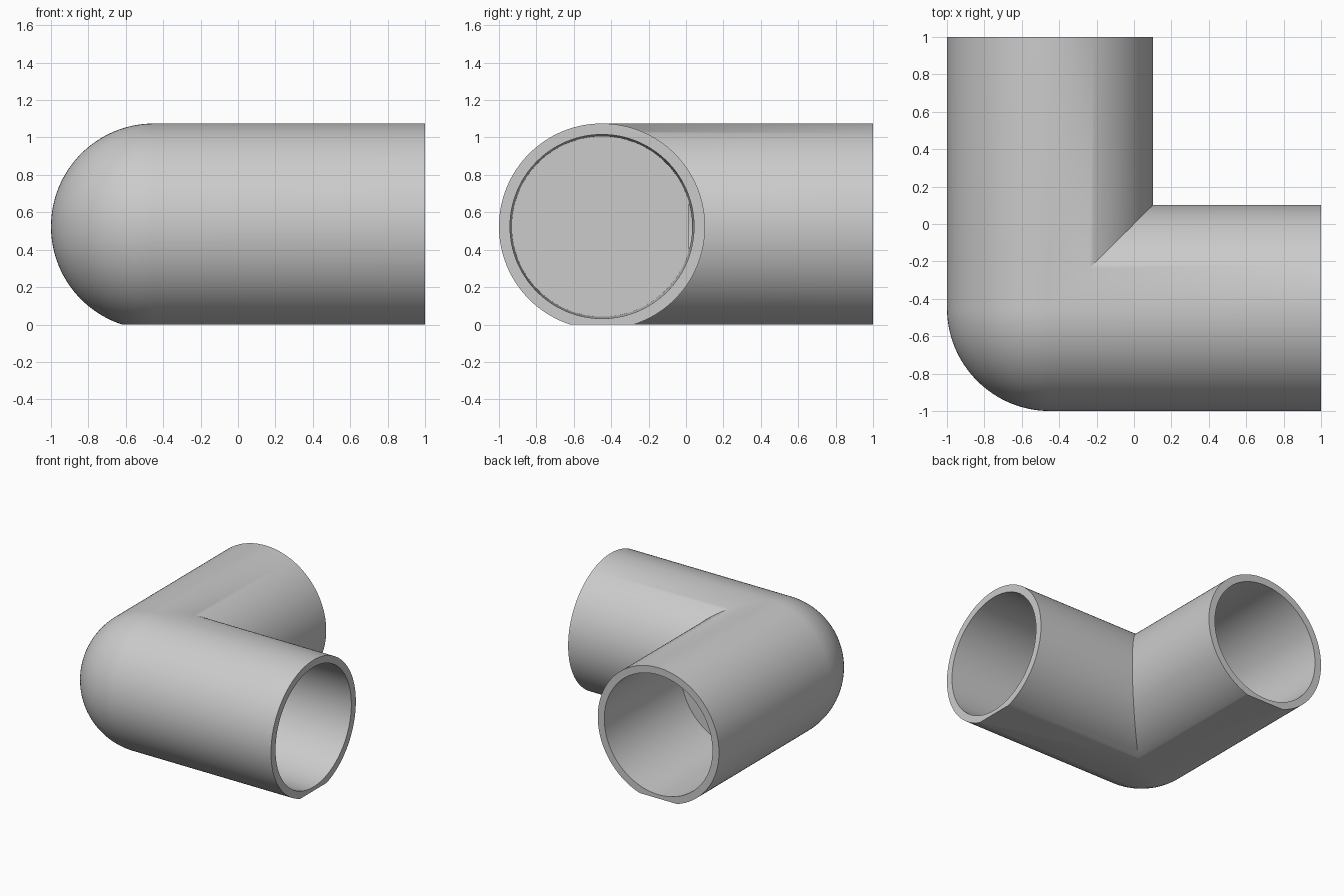
import bpy, bmesh, math
from mathutils import Vector, Matrix

if "Cube" in bpy.data.objects:
    bpy.data.objects.remove(bpy.data.objects["Cube"], do_unlink=True)

R, MOUTH_R, BORE_R = 0.551, 0.492, 0.482   # outer wall, bore at mouth, bore at its end
AXIS, HEIGHT, BORE_END = -0.449, 0.524, 0.016
SIDES, RINGS = 128, 32

grey = bpy.data.materials.new("plain_grey")
grey.use_nodes = True
grey.diffuse_color = (0.6, 0.6, 0.6, 1)
grey.node_tree.nodes["Principled BSDF"].inputs["Base Color"].default_value = (0.6, 0.6, 0.6, 1)

# Profile of one arm: round end, outer wall, rim, tapered blind bore
arc = [math.pi / 2 * i / RINGS for i in range(RINGS + 1)]
profile = [(R * math.sin(a), AXIS - R * math.cos(a)) for a in arc]
profile += [(R, 1), (MOUTH_R, 1), (BORE_R, BORE_END), (0, BORE_END)]

bm = bmesh.new()
verts = [bm.verts.new((AXIS + r, y, HEIGHT)) for r, y in profile]
edges = [bm.edges.new(pair) for pair in zip(verts, verts[1:])]
bmesh.ops.spin(bm, geom=verts + edges, cent=(AXIS, 0, HEIGHT), axis=(0, 1, 0),
               angle=math.tau, steps=SIDES, use_merge=True)
bmesh.ops.remove_doubles(bm, verts=bm.verts, dist=1e-5)


def cut(normal):
    """Remove everything on the positive side of a plane through the origin."""
    bmesh.ops.bisect_plane(bm, geom=bm.verts[:] + bm.edges[:] + bm.faces[:], dist=1e-5,
                           plane_co=(0, 0, 0), plane_no=normal, clear_outer=True)


# Flat underside and mitre
cut(Vector((0, 0, -1)))
cut(Vector((1, -1, 0)).normalized())

# Second arm, mirrored across the mitre
copy = bmesh.ops.duplicate(bm, geom=bm.verts[:] + bm.edges[:] + bm.faces[:])["geom"]
swap = Matrix(((0, 1, 0, 0), (1, 0, 0, 0), (0, 0, 1, 0), (0, 0, 0, 1)))
bmesh.ops.transform(bm, matrix=swap, verts=[g for g in copy if isinstance(g, bmesh.types.BMVert)])
bmesh.ops.reverse_faces(bm, faces=[g for g in copy if isinstance(g, bmesh.types.BMFace)])
bmesh.ops.remove_doubles(bm, verts=bm.verts, dist=1e-4)

# Close the flat underside
rim = [e for e in bm.edges if e.is_boundary and all(abs(v.co.z) < 1e-4 for v in e.verts)]
base = bmesh.ops.contextual_create(bm, geom=rim)["faces"]
bmesh.ops.triangulate(bm, faces=base)
bmesh.ops.recalc_face_normals(bm, faces=bm.faces)

mesh = bpy.data.meshes.new("pipe_elbow")
bm.to_mesh(mesh)
bm.free()
mesh.materials.append(grey)
elbow = bpy.data.objects.new("pipe_elbow", mesh)
bpy.context.collection.objects.link(elbow)
bpy.ops.object.select_all(action='DESELECT')
elbow.select_set(True)
bpy.context.view_layer.objects.active = elbow
bpy.ops.object.shade_smooth_by_angle(angle=math.radians(30))
